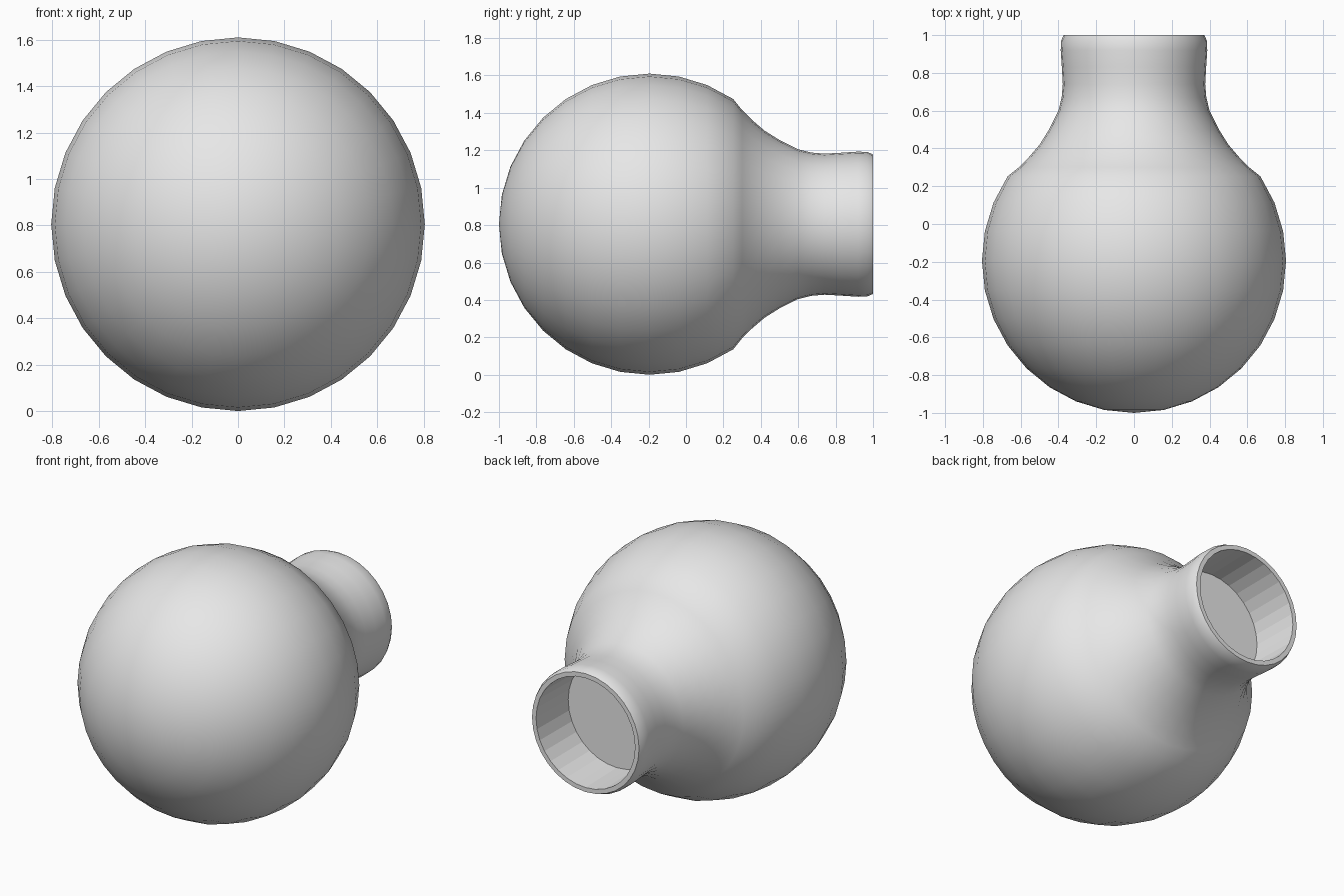
import bpy, bmesh, math

cube = bpy.data.objects.get("Cube")
if cube:
    bpy.data.objects.remove(cube)

SEGMENTS = 32
RADIUS = 0.805
CENTRE_Y = -0.195

grey = bpy.data.materials.new("light_grey")
grey.use_nodes = True
colour = (0.8, 0.8, 0.8, 1)
grey.diffuse_color = colour
grey.node_tree.nodes["Principled BSDF"].inputs["Base Color"].default_value = colour


def lathe(name, profile, cap_start=False, cap_end=False):
    """Spin (y, radius) points around the horizontal axis of the flask."""
    bm = bmesh.new()
    rings = []
    for y, r in profile:
        ring = []
        for i in range(SEGMENTS):
            a = math.tau * i / SEGMENTS
            ring.append(bm.verts.new((r * math.cos(a), y, RADIUS + r * math.sin(a))))
        rings.append(ring)
    for low, high in zip(rings, rings[1:]):
        for i in range(SEGMENTS):
            j = (i + 1) % SEGMENTS
            bm.faces.new((low[i], high[i], high[j], low[j]))
    if cap_start:
        tip = bm.verts.new((0, CENTRE_Y - RADIUS, RADIUS))
        for i in range(SEGMENTS):
            bm.faces.new((tip, rings[0][i], rings[0][(i + 1) % SEGMENTS]))
    if cap_end:
        bm.faces.new(rings[-1])
    # Orient the walls away from the solid
    bm.normal_update()
    mesh = bpy.data.meshes.new(name)
    bm.to_mesh(mesh)
    bm.free()
    mesh.materials.append(grey)
    obj = bpy.data.objects.new(name, mesh)
    bpy.context.collection.objects.link(obj)
    return obj


# Round bulb, from the front pole to where the neck begins
bulb = []
for k in range(1, 12):
    a = math.pi * k / 16
    bulb.append((CENTRE_Y - RADIUS * math.cos(a), RADIUS * math.sin(a)))

# Neck flowing out of the bulb, with a slightly flared, rounded lip
neck = [(0.30, 0.61), (0.35, 0.56), (0.42, 0.50), (0.50, 0.45), (0.60, 0.40),
        (0.67, 0.383), (0.74, 0.377), (0.83, 0.382), (0.92, 0.388),
        (0.97, 0.386), (1.0, 0.373)]
outer = lathe("bulb_and_neck", bulb + neck, cap_start=True)
for p in outer.data.polygons:
    p.use_smooth = True

# Flat rim and straight faceted socket with a flat floor
socket = lathe("rim_and_socket", [(1.0, 0.373), (1.0, 0.345), (0.69, 0.338)], cap_end=True)

# Make every face point outward, with the socket opening to the back
for obj, inward in ((outer, False), (socket, True)):
    bm = bmesh.new()
    bm.from_mesh(obj.data)
    bmesh.ops.recalc_face_normals(bm, faces=bm.faces)
    bm.faces.ensure_lookup_table()
    test = bm.faces[-1].normal.y
    if (inward and test < 0) or (not inward and test > 0):
        bmesh.ops.reverse_faces(bm, faces=bm.faces)
    bm.to_mesh(obj.data)
    bm.free()
